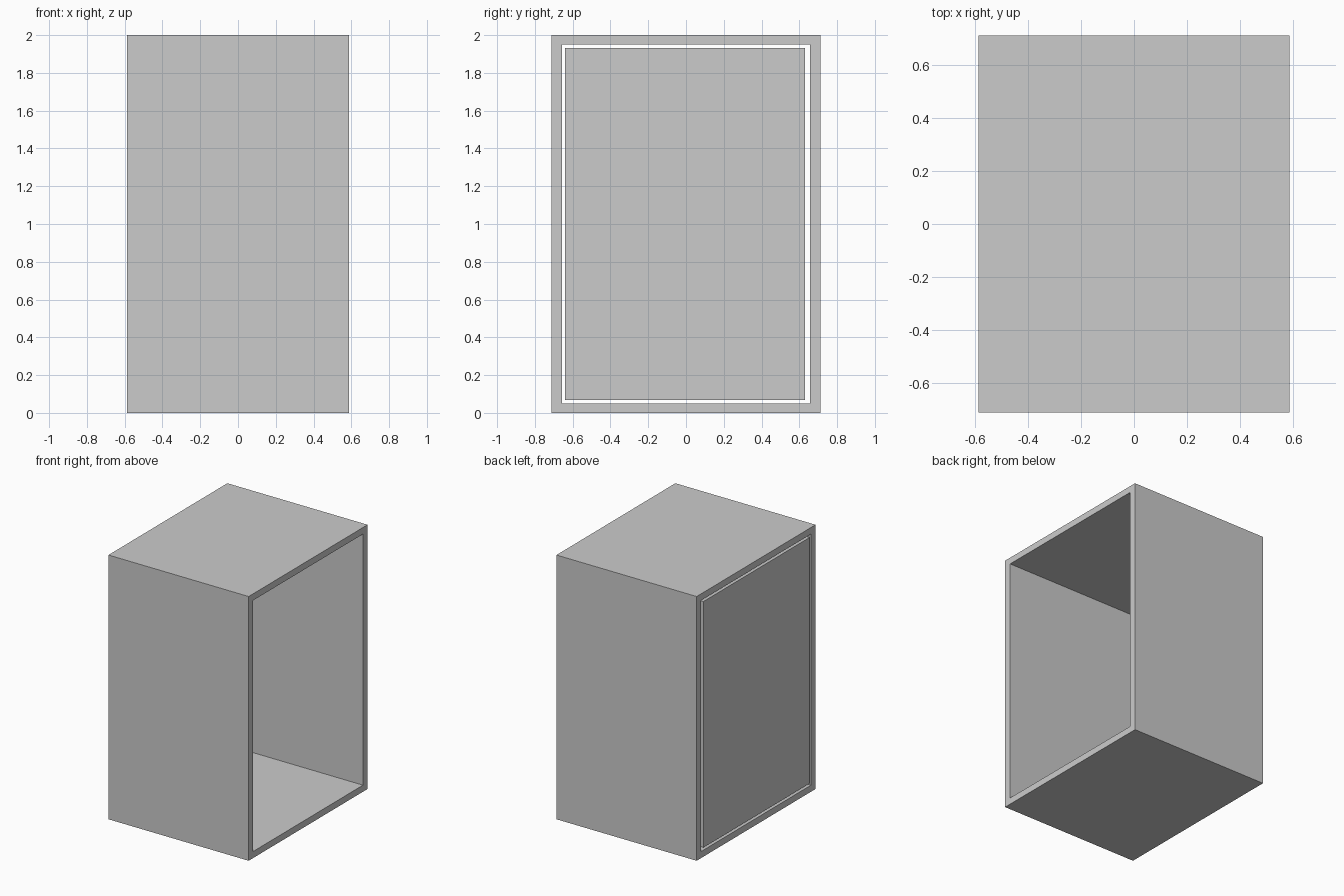
import bpy
import bmesh
from mathutils import Matrix, Vector

default = bpy.data.objects.get("Cube")
if default:
    bpy.data.objects.remove(default, do_unlink=True)

# Overall sizes
WIDTH, DEPTH, HEIGHT = 1.174, 1.422, 2.0
SIDE_WALL, FLAT_WALL = 0.055, 0.05
PANEL_THICK = 0.05

grey = bpy.data.materials.new("plain grey")
grey.use_nodes = True
colour = (0.6, 0.6, 0.6, 1)
grey.diffuse_color = colour
grey.node_tree.nodes["Principled BSDF"].inputs["Base Color"].default_value = colour


def finish(bm, name):
    bmesh.ops.recalc_face_normals(bm, faces=bm.faces[:])
    mesh = bpy.data.meshes.new(name)
    bm.to_mesh(mesh)
    bm.free()
    mesh.materials.append(grey)
    obj = bpy.data.objects.new(name, mesh)
    bpy.context.collection.objects.link(obj)


def rectangle(bm, x, half_y, low, high):
    """Four corner vertices of an upright rectangle facing along x."""
    corners = ((-half_y, low), (half_y, low), (half_y, high), (-half_y, high))
    return [bm.verts.new((x, y, z)) for y, z in corners]


# Cabinet shell: a rectangular frame extruded into a tube open at both x ends
bm = bmesh.new()
outer = rectangle(bm, -WIDTH / 2, DEPTH / 2, 0, HEIGHT)
inner = rectangle(bm, -WIDTH / 2, DEPTH / 2 - SIDE_WALL, FLAT_WALL, HEIGHT - FLAT_WALL)
frame = []
for i in range(4):
    j = (i + 1) % 4
    frame.append(bm.faces.new((outer[i], outer[j], inner[j], inner[i])))
tube = bmesh.ops.extrude_face_region(bm, geom=frame, use_keep_orig=True)["geom"]
far_end = [v for v in tube if isinstance(v, bmesh.types.BMVert)]
bmesh.ops.translate(bm, verts=far_end, vec=Vector((WIDTH, 0, 0)))
finish(bm, "cabinet_shell")

# Door panel: set flush in the right opening with a narrow gap
bm = bmesh.new()
place = Matrix.Translation((-WIDTH / 2 + PANEL_THICK / 2, -0.006, HEIGHT / 2))
size = Matrix.Diagonal((PANEL_THICK, 1.27, 1.862, 1))
bmesh.ops.create_cube(bm, size=1, matrix=place @ size)
finish(bm, "door_panel")
